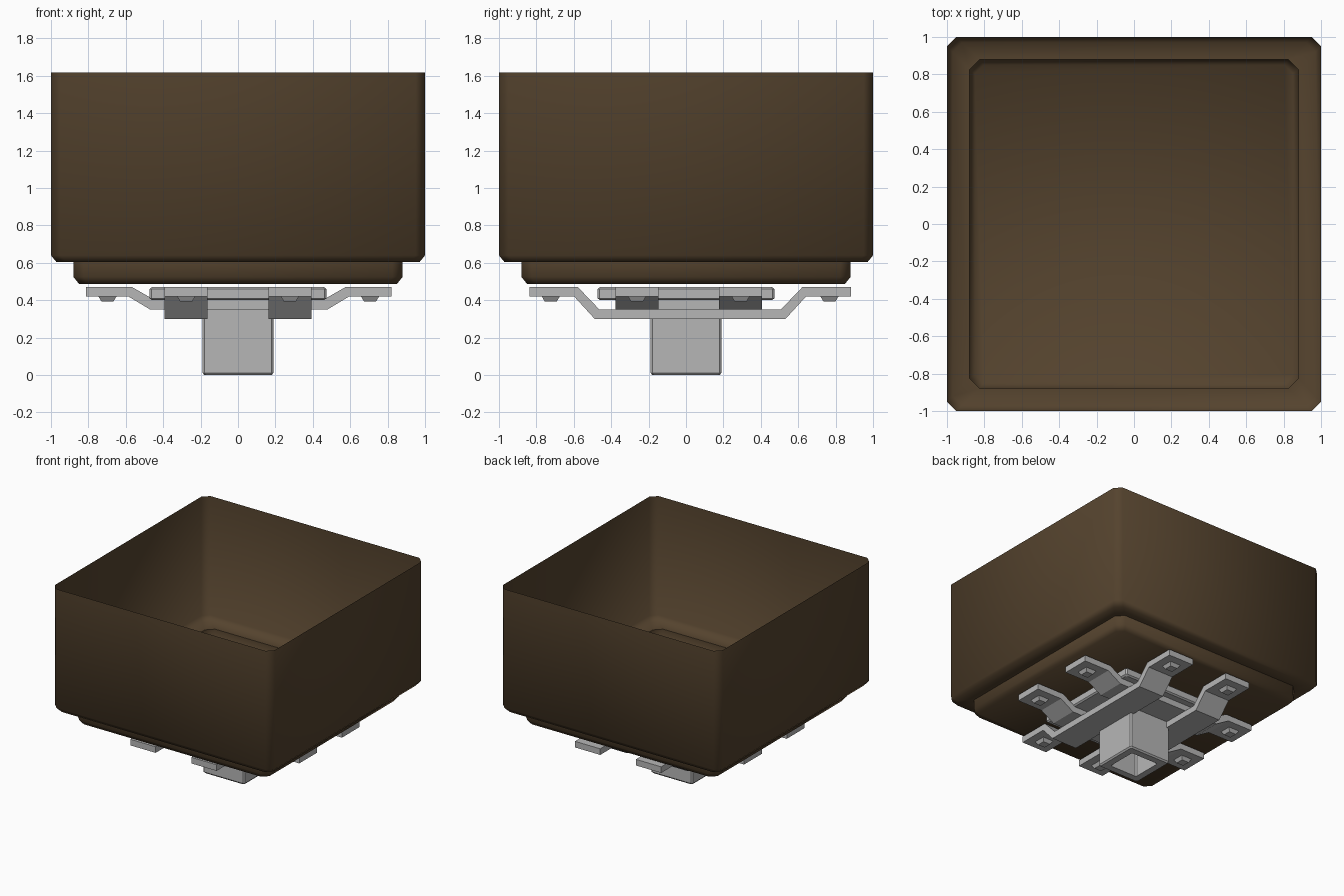
import bpy, bmesh, math

if "Cube" in bpy.data.objects:
    bpy.data.objects.remove(bpy.data.objects["Cube"])

def material(name, rgb):
    m = bpy.data.materials.new(name)
    m.diffuse_color = (*rgb, 1)
    m.use_nodes = True
    m.node_tree.nodes["Principled BSDF"].inputs["Base Color"].default_value = m.diffuse_color
    return m

BROWN = material("dark_brown", (0.09, 0.056, 0.027))
GREY = material("light_grey", (0.47, 0.47, 0.47))

def finish(bm, name, mat):
    me = bpy.data.meshes.new(name)
    bm.to_mesh(me)
    bm.free()
    me.materials.append(mat)
    ob = bpy.data.objects.new(name, me)
    bpy.context.collection.objects.link(ob)
    return ob

def loft(name, mat, rings, cap_start=False, cap_end=False, centre=(0, 0)):
    """Square rings with clipped corners (half size, clip, z) joined in order."""
    bm = bmesh.new()
    loops = []
    for h, c, z in rings:
        k = h - c
        pts = [(h, -k), (h, k), (k, h), (-k, h), (-h, k), (-h, -k), (-k, -h), (k, -h)]
        if c == 0:
            pts = [(h, -h), (h, h), (-h, h), (-h, -h)]
        loops.append([bm.verts.new((x + centre[0], y + centre[1], z)) for x, y in pts])
    for a, b in zip(loops, loops[1:]):
        n = len(a)
        for i in range(n):
            j = (i + 1) % n
            bm.faces.new((a[i], b[i], b[j], a[j]))
    if cap_start:
        bm.faces.new(loops[0])
    if cap_end:
        bm.faces.new(loops[-1][::-1])
    return finish(bm, name, mat)

# open-topped thin box with a stepped base
box = loft("planter_box", BROWN,
           [(1, 0.05, 1.617), (1, 0.05, 0.64), (0.97, 0.05, 0.603),
            (0.88, 0.055, 0.603), (0.88, 0.055, 0.525), (0.85, 0.045, 0.487)], cap_end=True)
bpy.context.view_layer.objects.active = box
box.select_set(True)
bpy.ops.object.shade_smooth_by_angle(angle=math.radians(60))
box.select_set(False)

# mounting plate under the floor
loft("mount_plate", GREY,
     [(0.46, 0.01, 0.47), (0.472, 0.01, 0.46), (0.472, 0.01, 0.41), (0.46, 0.01, 0.4)],
     cap_start=True, cap_end=True)

# hollow square post
loft("post", GREY,
     [(0.19, 0.012, 0.4), (0.19, 0.012, 0.012), (0.18, 0.012, 0.0),
      (0.125, 0.012, 0.0), (0.125, 0.012, 0.3)], cap_start=True, cap_end=True)

def strap(name, along, side, shift, low, end, bend_out, bend_in):
    """Bent bar: outline in its length and z, widened sideways about 'side'."""
    t, hi, w = 0.05, 0.42, 0.115
    half = [(bend_in, low), (bend_out, hi), (end, hi),
            (end, hi + t), (bend_out - 0.02, hi + t), (bend_in - 0.025, low + t)]
    prof = half + [(-u, z) for u, z in reversed(half)]
    bm = bmesh.new()

    def vert(u, s, z):
        return bm.verts.new((u + shift, s, z) if along == "x" else (s, u + shift, z))

    a = [vert(u, side - w, z) for u, z in prof]
    b = [vert(u, side + w, z) for u, z in prof]
    n = len(prof)
    for i in range(n):
        j = (i + 1) % n
        bm.faces.new((a[i], a[j], b[j], b[i]))
    # side walls as a chain of quads
    for v in (a, b):
        for q in ((1, 2, 3, 4), (0, 1, 4, 5), (11, 0, 5, 6), (10, 11, 6, 7), (9, 10, 7, 8)):
            bm.faces.new([v[i] for i in q])
    bmesh.ops.recalc_face_normals(bm, faces=bm.faces)
    finish(bm, name, GREY)
    # tapered bolt head under each tab
    for s in (-1, 1):
        u = s * (end - 0.115) + shift
        loft(name + "_bolt", GREY, [(0.048, 0, hi), (0.032, 0, 0.393)], cap_end=True,
             centre=(u, side) if along == "x" else (side, u))

# two lower straps running front to back, two upper straps running across
for s in (-1, 1):
    strap("long_strap", "y", s * 0.277, 0.022, 0.30, 0.86, 0.62, 0.51)
    strap("cross_strap", "x", s * 0.277 + 0.015, 0.004, 0.35, 0.817, 0.59, 0.473)
